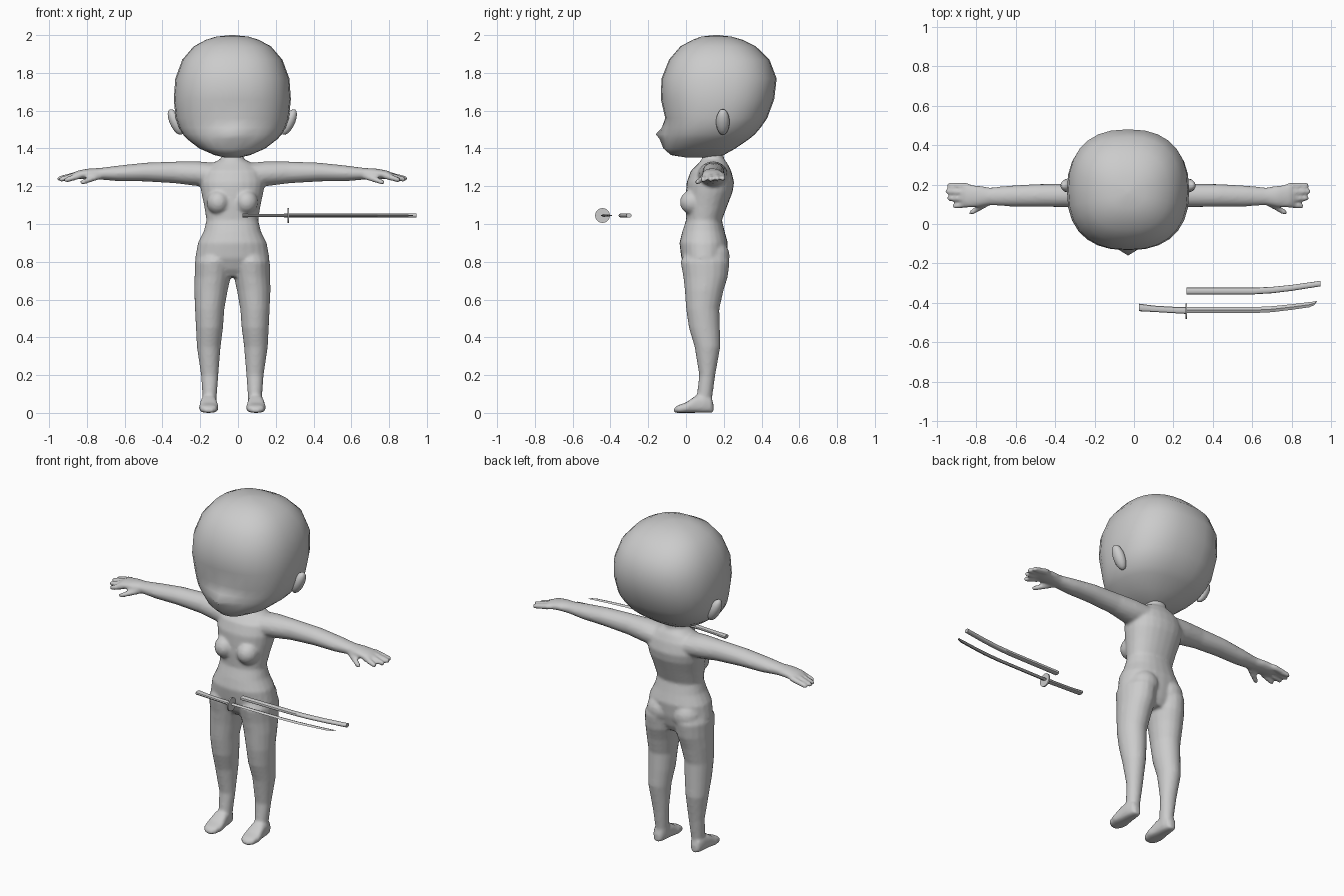
import bpy, bmesh, math
from mathutils import Vector, Matrix

CX = -0.03  # body symmetry plane


def loft(bm, rings, n=16, p=2.0):
    """Skin closed (super)ellipse rings given as (centre, u axis, v axis)."""
    loops = []
    for c, u, v in rings:
        loop = []
        for i in range(n):
            a = 2 * math.pi * i / n
            ca, sa = math.cos(a), math.sin(a)
            x = math.copysign(abs(ca) ** (2 / p), ca)
            y = math.copysign(abs(sa) ** (2 / p), sa)
            loop.append(bm.verts.new(Vector(c) + Vector(u) * x + Vector(v) * y))
        loops.append(loop)
    for a, b in zip(loops, loops[1:]):
        for i in range(n):
            j = (i + 1) % n
            bm.faces.new((a[i], a[j], b[j], b[i]))
    bm.faces.new(loops[0][::-1])
    bm.faces.new(loops[-1])
    return loops


def stack(table):
    """Horizontal rings from (z, x centre, half width, y front, y back)."""
    return [((x, (f + b) / 2, z), (w, 0, 0), (0, (b - f) / 2, 0)) for z, x, w, f, b in table]


def along_x(table, s=1, off=0.0):
    """Rings along x from (x, y, z, half depth, half height)."""
    return [((off + s * x, y, z), (0, hy, 0), (0, 0, hz)) for x, y, z, hy, hz in table]


def tube(bm, a, b, r0, r1):
    a, b = Vector(a), Vector(b)
    d = (b - a).normalized()
    u = d.cross(Vector((0, 0, 1))).normalized()
    v = d.cross(u)
    prof = [(0, r0), (0.5, (r0 + r1) / 2), (0.9, r1), (1, r1 * 0.5)]
    loft(bm, [(a.lerp(b, t), u * r, v * r) for t, r in prof], 10)


def ball(bm, c, size, rot=0.0, seg=16):
    m = Matrix.Translation(c) @ Matrix.Rotation(rot, 4, 'Y') @ Matrix.Diagonal((*size, 1))
    bmesh.ops.create_uvsphere(bm, u_segments=seg, v_segments=seg // 2 + 2, radius=1, matrix=m)


def finish(name, bm, angle=50):
    bmesh.ops.recalc_face_normals(bm, faces=bm.faces)
    me = bpy.data.meshes.new(name)
    bm.to_mesh(me)
    bm.free()
    for f in me.polygons:
        f.use_smooth = True
    me.set_sharp_from_angle(angle=math.radians(angle))
    ob = bpy.data.objects.new(name, me)
    bpy.context.collection.objects.link(ob)
    return ob


# Body: torso with neck
bm = bmesh.new()
torso = [(.72, .09, .03, .18), (.76, .16, 0, .2), (.82, .197, -.025, .215),
         (.9, .182, -.035, .222), (.96, .152, -.02, .205), (1.02, .137, 0, .19),
         (1.1, .15, -.003, .22), (1.17, .165, 0, .247), (1.22, .172, .003, .255),
         (1.28, .16, .025, .24), (1.32, .11, .065, .22), (1.345, .06, .085, .2),
         (1.39, .055, .09, .2)]
loft(bm, stack([(z, CX, w, f, b) for z, w, f, b in torso]), 24, 2.2)

leg = [(.03, .12, .036, .06, .135), (.09, .12, .038, .057, .14), (.2, .12, .046, .07, .155),
       (.35, .125, .063, .045, .182), (.45, .121, .072, .015, .18), (.55, .12, .078, 0, .177),
       (.65, .113, .089, -.007, .2), (.72, .104, .096, -.015, .222),
       (.8, .1, .099, -.03, .232), (.86, .09, .08, 0, .215)]
foot = [(-.064, .02, .025), (-.045, .043, .04), (0, .053, .055), (.05, .045, .09),
        (.1, .04, .095), (.135, .03, .08), (.145, .015, .05)]
arm = [(.1, .14, 1.26, .085, .065), (.18, .143, 1.266, .076, .066), (.3, .145, 1.273, .06, .058),
       (.46, .145, 1.275, .058, .05), (.6, .142, 1.268, .053, .042), (.7, .14, 1.266, .045, .031),
       (.76, .14, 1.266, .055, .028), (.82, .143, 1.26, .06, .023), (.84, .143, 1.257, .05, .016)]
fingers = [((.81, .19, 1.26), (.918, .197, 1.238)), ((.82, .16, 1.262), (.928, .166, 1.238)),
           ((.82, .13, 1.26), (.918, .13, 1.233)), ((.81, .1, 1.255), (.89, .09, 1.23)),
           ((.7, .115, 1.255), (.805, .052, 1.217))]

# Legs, feet, arms and hands on both sides
for s in (1, -1):
    loft(bm, stack([(z, CX + s * x, w, f, b) for z, x, w, f, b in leg]), 18)
    loft(bm, [((CX + s * .125, y, h / 2), (w, 0, 0), (0, 0, h / 2)) for y, w, h in foot], 16, 2.8)
    loft(bm, along_x(arm, s, CX), 16)
    for a, b in fingers:
        a, b = [(CX + s * q[0], q[1], q[2]) for q in (a, b)]
        tube(bm, a, b, .018, .014)
    ball(bm, (CX + s * .075, .035, 1.115), (.062, .068, .065))
    ball(bm, (CX + s * .085, .15, .83), (.085, .082, .085))
body = finish("body", bm)
rm = body.modifiers.new("fuse", 'REMESH')
rm.mode = 'VOXEL'
rm.voxel_size = .009
rm.use_smooth_shade = True
sm = body.modifiers.new("soften", 'SMOOTH')
sm.factor = .5
sm.iterations = 5

# Head: stacked rounded-square rings, front centre pulled out to a small muzzle
bm = bmesh.new()
head = [(1.352, .04, .0, .15, .0), (1.365, .095, -.07, .2, .01), (1.40, .175, -.1, .262, .02),
        (1.45, .24, -.105, .335, .035), (1.475, .262, -.108, .365, .052), (1.51, .282, -.108, .395, .02),
        (1.56, .3, -.11, .43, 0), (1.66, .31, -.133, .467, 0), (1.77, .302, -.13, .48, 0),
        (1.87, .265, -.09, .442, 0), (1.94, .205, -.03, .37, 0), (1.975, .14, .035, .3, 0),
        (1.992, .085, .08, .24, 0), (2.0, .01, .15, .17, 0)]
loops = loft(bm, stack([(z, CX, w, f, b) for z, w, f, b, _ in head]), 28, 2.4)
for loop, row in zip(loops, head):
    for v in loop:
        if v.co.y < .1:
            v.co.y -= row[4] * math.exp(-((v.co.x - CX) / .06) ** 2)
finish("head", bm, 60)

# Ears, leaning outward at the top
bm = bmesh.new()
for s in (1, -1):
    ball(bm, (CX + s * .3, .195, 1.54), (.032, .036, .074), s * math.radians(25), 14)
finish("ears", bm, 60)

# Sword: handle, guard and curved blade lying flat
Z = 1.045
bm = bmesh.new()
loft(bm, along_x([(.025, -.423, Z, .019, .01), (.1, -.43, Z, .016, .009),
                  (.2, -.436, Z, .016, .009), (.268, -.438, Z, .018, .01)]), 10, 2.5)
finish("sword_handle", bm, 40)

bm = bmesh.new()
loft(bm, along_x([(.262, -.442, Z, .039, .039), (.27, -.442, Z, .039, .039)]), 24)
finish("sword_guard", bm, 40)

bm = bmesh.new()
loft(bm, along_x([(.268, -.437, Z, .015, .007), (.6, -.437, Z, .015, .007),
                  (.7, -.432, Z, .015, .007), (.8, -.421, Z, .014, .006),
                  (.89, -.409, Z, .013, .005), (.915, -.402, Z, .009, .003),
                  (.928, -.391, Z, .001, .001)]), 4)
finish("sword_blade", bm, 20)

# Scabbard beside the blade
bm = bmesh.new()
loft(bm, along_x([(.265, -.34, Z, .017, .011), (.6, -.34, Z, .017, .011),
                  (.7, -.335, Z, .016, .011), (.8, -.324, Z, .015, .011),
                  (.92, -.306, Z, .014, .011), (.945, -.302, Z, .014, .011)]), 12, 2.5)
finish("scabbard", bm, 40)
